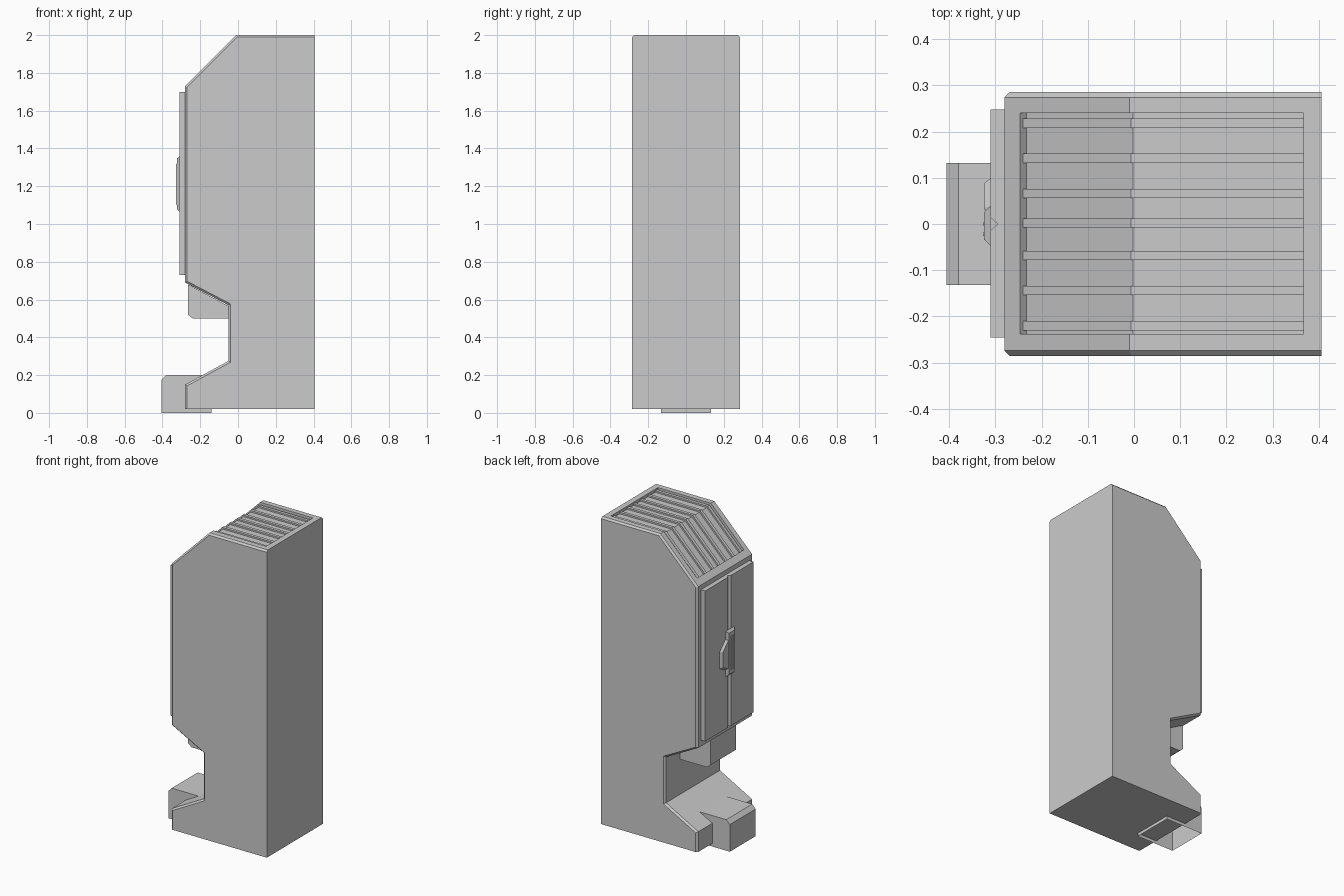
import bpy
import bmesh
from mathutils import Vector

cube = bpy.data.objects.get("Cube")
if cube:
    bpy.data.objects.remove(cube, do_unlink=True)

grey = bpy.data.materials.new("plain grey")
grey.use_nodes = True
grey.diffuse_color = (0.6, 0.6, 0.6, 1)
grey.node_tree.nodes["Principled BSDF"].inputs["Base Color"].default_value = (0.6, 0.6, 0.6, 1)


def loft(name, rings, open_face=None):
    """Join matching rings of points into a closed solid."""
    bm = bmesh.new()
    loops = [[bm.verts.new(p) for p in ring] for ring in rings]
    n = len(loops[0])
    for a, b in zip(loops, loops[1:]):
        for i in range(n):
            j = (i + 1) % n
            bm.faces.new((a[i], a[j], b[j], b[i]))
    bm.faces.new(loops[0])
    bm.faces.new(loops[-1])
    bmesh.ops.recalc_face_normals(bm, faces=bm.faces)
    if open_face:
        bmesh.ops.delete(bm, geom=[f for f in bm.faces if open_face(f)], context="FACES_ONLY")
    mesh = bpy.data.meshes.new(name)
    bm.to_mesh(mesh)
    bm.free()
    mesh.materials.append(grey)
    ob = bpy.data.objects.new(name, mesh)
    bpy.context.collection.objects.link(ob)
    return ob


def ring_y(pts, y):
    return [(x, y, z) for x, z in pts]


def prism_y(name, pts, lo, hi, open_face=None):
    return loft(name, [ring_y(pts, lo), ring_y(pts, hi)], open_face)


def inset(pts, dists):
    """Move each edge of a counter-clockwise outline inward by its own distance."""
    p = [Vector(q) for q in pts]
    n = len(p)
    lines = []
    for i in range(n):
        d = (p[(i + 1) % n] - p[i]).normalized()
        lines.append((p[i] + Vector((-d.y, d.x)) * dists[i], d))
    out = []
    for i in range(n):
        (a, da), (b, db) = lines[i - 1], lines[i]
        t = (b - a).cross(db) / da.cross(db)
        out.append(tuple(a + da * t))
    return out


# Cabinet body with a chamfered rim along its top and front
HALF, RIM = 0.285, 0.011
outline = [(-0.28, 0.02), (0.405, 0.02), (0.405, 2.0), (-0.01, 2.0), (-0.28, 1.73),
           (-0.28, 0.69), (-0.05, 0.57), (-0.05, 0.275), (-0.28, 0.15)]
inner = inset(outline, [0, 0] + [RIM] * 7)
cabinet = loft("cabinet", [ring_y(inner, -HALF), ring_y(outline, RIM - HALF),
                           ring_y(outline, HALF - RIM), ring_y(inner, HALF)])

# Sunken vent in the sloped top
floor = [(-0.233, 1.749), (-0.002, 1.98), (0.367, 1.98)]
cutter = prism_y("vent_cutter", floor + [(0.367, 2.1), (-0.06, 2.1), (-0.3, 1.816)], -0.238, 0.24)
cutter.hide_render = True
cut = cabinet.modifiers.new("vent", "BOOLEAN")
cut.operation = "DIFFERENCE"
cut.solver = "EXACT"
cut.object = cutter
bpy.context.view_layer.objects.active = cabinet
bpy.ops.object.modifier_apply(modifier=cut.name)
bpy.data.objects.remove(cutter, do_unlink=True)

# Vent slats
slat = floor + [(0.367, 1.99), (-0.006, 1.99), (-0.24, 1.756)]
for i, y in enumerate((-0.22, -0.144, -0.068, 0.002, 0.066, 0.142, 0.218)):
    prism_y(f"vent_slat_{i + 1}", slat, y - 0.01, y + 0.01)

# Double door with a V-shaped joint
door = [(-0.28, -0.245), (-0.28, 0.248), (-0.31, 0.248), (-0.31, 0.014),
        (-0.295, 0), (-0.31, -0.014), (-0.31, -0.245)]
loft("double_door", [[(x, y, z) for x, y in door] for z in (0.73, 1.70)])


# Handle: plate, side lever and two grip ribs
def raised(name, pts, base, top, slope):
    small = inset(pts, [slope] * len(pts))
    return loft(name, [[(base, y, z) for y, z in pts], [(top, y, z) for y, z in small]])


def rect(y0, y1, z0, z1):
    return [(y0, z0), (y1, z0), (y1, z1), (y0, z1)]


raised("handle_plate", rect(-0.048, 0.04, 1.065, 1.36), -0.309, -0.324, 0.014)
raised("handle_lever", [(0.02, 1.11), (0.04, 1.11), (0.1, 1.14), (0.1, 1.25), (0.04, 1.31), (0.02, 1.31)],
       -0.309, -0.324, 0.012)
for side, y in (("left", 0.0), ("right", -0.022)):
    raised(f"handle_rib_{side}", rect(y - 0.005, y + 0.005, 1.10, 1.32), -0.323, -0.327, 0.002)

# Spout housing under the door
prism_y("spout_housing", [(-0.265, 0.52), (-0.24, 0.5), (-0.04, 0.5), (-0.04, 0.56), (-0.265, 0.68)],
        -0.13, 0.13)

# Foot box, open underneath
prism_y("foot_box", [(-0.405, 0), (-0.14, 0), (-0.14, 0.2), (-0.38, 0.2), (-0.405, 0.175)],
        -0.132, 0.132, lambda f: f.normal.z < -0.9)
